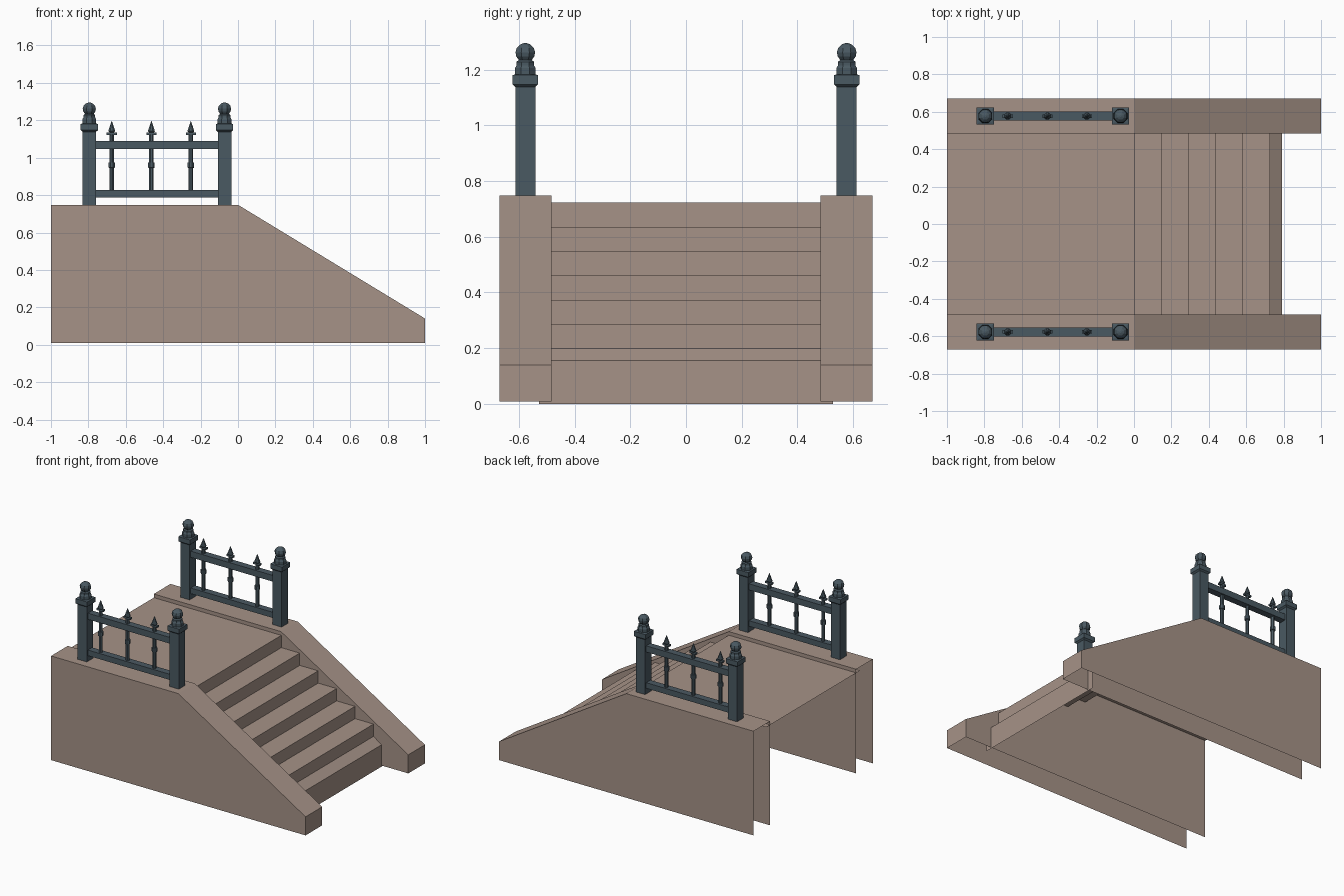
import bpy, bmesh, math
from mathutils import Matrix

if "Cube" in bpy.data.objects:
    bpy.data.objects.remove(bpy.data.objects["Cube"])


def material(name, rgb):
    m = bpy.data.materials.new(name)
    m.diffuse_color = (*rgb, 1)
    m.use_nodes = True
    m.node_tree.nodes["Principled BSDF"].inputs["Base Color"].default_value = m.diffuse_color
    return m


STONE = material("warm_stone", (0.38, 0.29, 0.245))
IRON = material("slate_iron", (0.068, 0.1, 0.122))


def finish(bm, name, mat):
    me = bpy.data.meshes.new(name)
    bm.to_mesh(me)
    bm.free()
    me.materials.append(mat)
    ob = bpy.data.objects.new(name, me)
    bpy.context.collection.objects.link(ob)
    return ob


def open_prism(name, profile, y0, y1, keep_sides):
    """Extrude an xz profile along y, then remove the hidden back and bottom."""
    bm = bmesh.new()
    face = bm.faces.new([bm.verts.new((x, y0, z)) for x, z in profile])
    out = bmesh.ops.extrude_face_region(bm, geom=[face])
    for v in out["geom"]:
        if isinstance(v, bmesh.types.BMVert):
            v.co.y = y1
    bmesh.ops.recalc_face_normals(bm, faces=bm.faces)
    bm.normal_update()
    drop = [f for f in bm.faces if f.normal.x < -0.9 or f.normal.z < -0.9
            or (not keep_sides and abs(f.normal.y) > 0.9)]
    bmesh.ops.delete(bm, geom=drop, context='FACES')
    return finish(bm, name, STONE)


def box(bm, x0, x1, y0, y1, z0, z1):
    m = Matrix.Translation(((x0 + x1) / 2, (y0 + y1) / 2, (z0 + z1) / 2))
    m = m @ Matrix.Diagonal((x1 - x0, y1 - y0, z1 - z0, 1))
    bmesh.ops.create_cube(bm, size=1, matrix=m)


def lathe(bm, cx, cy, profile, sides):
    """Stack of rings (radius, z), capped at both ends."""
    rings = []
    for r, z in profile:
        rings.append([bm.verts.new((cx + r * math.cos(2 * math.pi * (i + 0.5) / sides),
                                    cy + r * math.sin(2 * math.pi * (i + 0.5) / sides), z))
                      for i in range(sides)])
    for a, b in zip(rings, rings[1:]):
        for i in range(sides):
            j = (i + 1) % sides
            bm.faces.new((a[i], a[j], b[j], b[i]))
    bm.faces.new(rings[0][::-1])
    bm.faces.new(rings[-1])


# Stairs: landing, vertical risers, sloped nose on the lowest step
steps = [(-1, 0), (-1, 0.722)]
for i in range(6):
    x = 0.145 * i + 0.002
    steps += [(x, 0.722 - 0.0873 * i), (x, 0.722 - 0.0873 * (i + 1))]
steps += [(0.79, 0.155), (0.79, 0)]
open_prism("stairs", steps, -0.527, 0.527, False)

# Side walls with sloping tops
wall = [(-1, 0.008), (-1, 0.748), (0, 0.748), (1, 0.14), (1, 0.008)]
open_prism("wall_front", wall, -0.67, -0.483, True)
open_prism("wall_back", wall, 0.483, 0.67, True)

POSTS = (-0.795, -0.072)
BALUSTERS = (-0.675, -0.463, -0.252)
CY = 0.577

for side, label in ((-1, "front"), (1, "back")):
    cy = CY * side

    # Square posts with a collar and ball finial
    bm = bmesh.new()
    for px in POSTS:
        box(bm, px - 0.036, px + 0.036, cy - 0.036, cy + 0.036, 0.745, 1.15)
        q = math.sqrt(2)
        lathe(bm, px, cy, [(0.036 * q, 1.138), (0.046 * q, 1.147),
                           (0.046 * q, 1.18), (0.035 * q, 1.183)], 4)
        lathe(bm, px, cy, [(0.04, 1.18), (0.04, 1.205), (0.034, 1.215),
                           (0.034, 1.228), (0.025, 1.234), (0.035, 1.247),
                           (0.038, 1.262), (0.033, 1.278), (0.02, 1.29),
                           (0.005, 1.295)], 8)
    finish(bm, "posts_" + label, IRON)

    # Horizontal rails
    bm = bmesh.new()
    for z0, z1 in ((0.788, 0.828), (1.046, 1.09)):
        box(bm, POSTS[0], POSTS[1], cy - 0.024, cy + 0.024, z0, z1)
    finish(bm, "rails_" + label, IRON)

    # Balusters with a middle ring and spear tip
    bm = bmesh.new()
    for bx in BALUSTERS:
        lathe(bm, bx, cy, [(0.013, 0.82), (0.013, 0.945), (0.019, 0.947),
                           (0.019, 0.973), (0.013, 0.975), (0.013, 1.123)], 8)
        box(bm, bx - 0.027, bx + 0.027, cy - 0.009, cy + 0.009, 1.122, 1.135)
        lathe(bm, bx, cy, [(0.013, 1.135), (0.02, 1.142), (0.011, 1.168),
                           (0.001, 1.195)], 8)
    finish(bm, "balusters_" + label, IRON)
